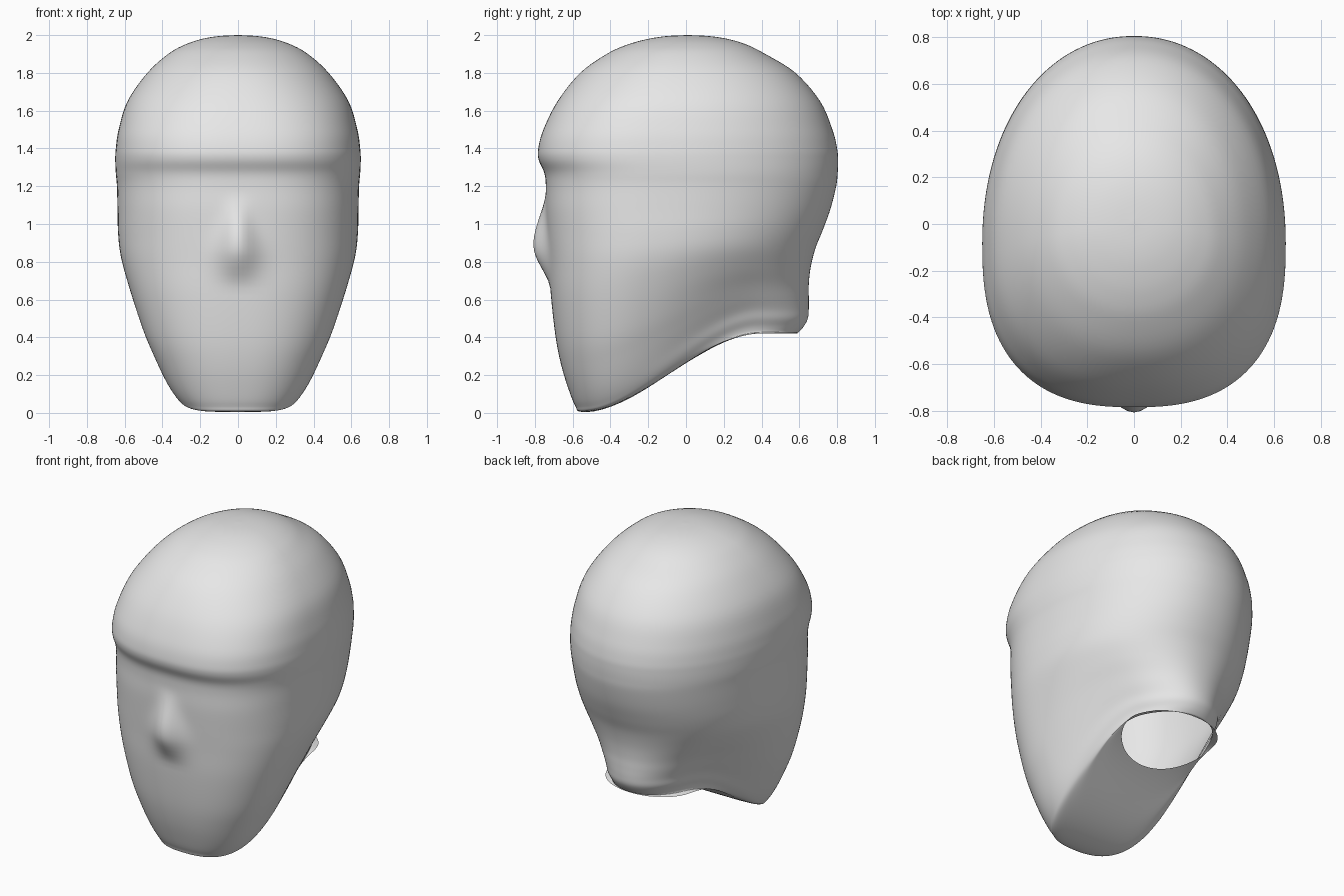
import bpy, bmesh, math

if "Cube" in bpy.data.objects:
    bpy.data.objects.remove(bpy.data.objects["Cube"], do_unlink=True)

COLUMNS = 144      # points around each cross-section
STEPS = 5          # rows between two guide sections

# Cranium sections: height, front y, back y, half width
cranium = [
    (2, .01, .01, 0),
    (1.995, -.1, .12, .1),
    (1.98, -.2, .22, .19),
    (1.95, -.31, .32, .28),
    (1.9, -.42, .42, .37),
    (1.8, -.56, .58, .48),
    (1.65, -.68, .71, .585),
    (1.5, -.755, .775, .632),
    (1.4, -.782, .8, .647),
    (1.34, -.78, .805, .65),
    (1.27, -.75, .803, .647),
    (1.2, -.742, .795, .641),
    (1.08, -.742, .765, .638),
]

# Tilted jaw and neck sections:
# front y, front z, back y, back z, half width, widest y, front squareness
jaw = [
    (-.735, .94, .725, .97, .635, -.1, 2.5),
    (-.725, .8, .685, .87, .62, -.13, 2.5),
    (-.715, .62, .66, .77, .575, -.18, 2.5),
    (-.69, .4, .65, .68, .51, -.2, 2.5),
    (-.66, .25, .65, .61, .455, -.18, 2.5),
    (-.62, .12, .65, .55, .405, -.14, 2.5),
    (-.585, .035, .645, .5, .37, -.06, 2.5),
    (-.55, .005, .625, .46, .345, -.02, 2.5),
    (-.35, 0, .6, .43, .325, .08, 2.4),
    (-.1, 0, .59, .425, .315, .2, 2.2),
    (.08, 0, .59, .42, .31, .33, 2),
]


def ease(t):
    t = min(max(t, 0), 1)
    return t * t * (3 - 2 * t)


def cranium_section(z, front, back, width):
    middle = front + .44 * (back - front)
    return (front, z, back, z, width, middle, 2 + .55 * ease((2 - z) / .6))


def spline(a, b, c, d, t):
    """Smooth blend between b and c."""
    return tuple(
        q + .5 * t * (r - p + t * (2 * p - 5 * q + 4 * r - s
                                   + t * (3 * (q - r) + s - p)))
        for p, q, r, s in zip(a, b, c, d))


def smooth_sections(guides):
    last = len(guides) - 1
    rows = []
    for i in range(last):
        a, d = guides[max(i - 1, 0)], guides[min(i + 2, last)]
        for k in range(STEPS):
            rows.append(spline(a, guides[i], guides[i + 1], d, k / STEPS))
    rows.append(guides[last])
    return rows


def nose_depth(x, z):
    height = ease((1.18 - z) / .3) * ease((z - .65) / .22)
    spread = .065 + .04 * ease((1.1 - z) / .3)
    return .076 * height * math.exp(-(x / spread) ** 2)


def section_point(section, angle):
    front, z_front, back, z_back, width, middle, power = section
    side, along = math.sin(angle), math.cos(angle)
    facing = along > 0
    n = power if facing else 2.1
    reach = max(0, 1 - abs(side) ** n) ** (1 / n)
    x = width * side
    y = middle + reach * ((front if facing else back) - middle)
    z = z_front + (z_back - z_front) * ease((y + .56) / .96)
    if facing and y < -.4:
        y -= nose_depth(x, z)
    return x, y, z


# Head: loft from the crown down to the open neck
sections = smooth_sections([cranium_section(*c) for c in cranium] + jaw)
bm = bmesh.new()
rings = [[bm.verts.new(section_point(s, math.tau * i / COLUMNS))
          for i in range(COLUMNS)] for s in sections]
for upper, lower in zip(rings, rings[1:]):
    for i in range(COLUMNS):
        j = (i + 1) % COLUMNS
        bm.faces.new((upper[i], lower[i], lower[j], upper[j]))
bmesh.ops.remove_doubles(bm, verts=rings[0], dist=.0001)
bmesh.ops.recalc_face_normals(bm, faces=bm.faces[:])
for face in bm.faces:
    face.smooth = True
mesh = bpy.data.meshes.new("head")
bm.to_mesh(mesh)
bm.free()
head = bpy.data.objects.new("head", mesh)
bpy.context.collection.objects.link(head)

# Single light grey finish
grey = bpy.data.materials.new("light grey")
grey.use_nodes = True
colour = (.8, .8, .8, 1)
grey.diffuse_color = colour
for node in grey.node_tree.nodes:
    if node.type == 'BSDF_PRINCIPLED':
        node.inputs["Base Color"].default_value = colour
mesh.materials.append(grey)
